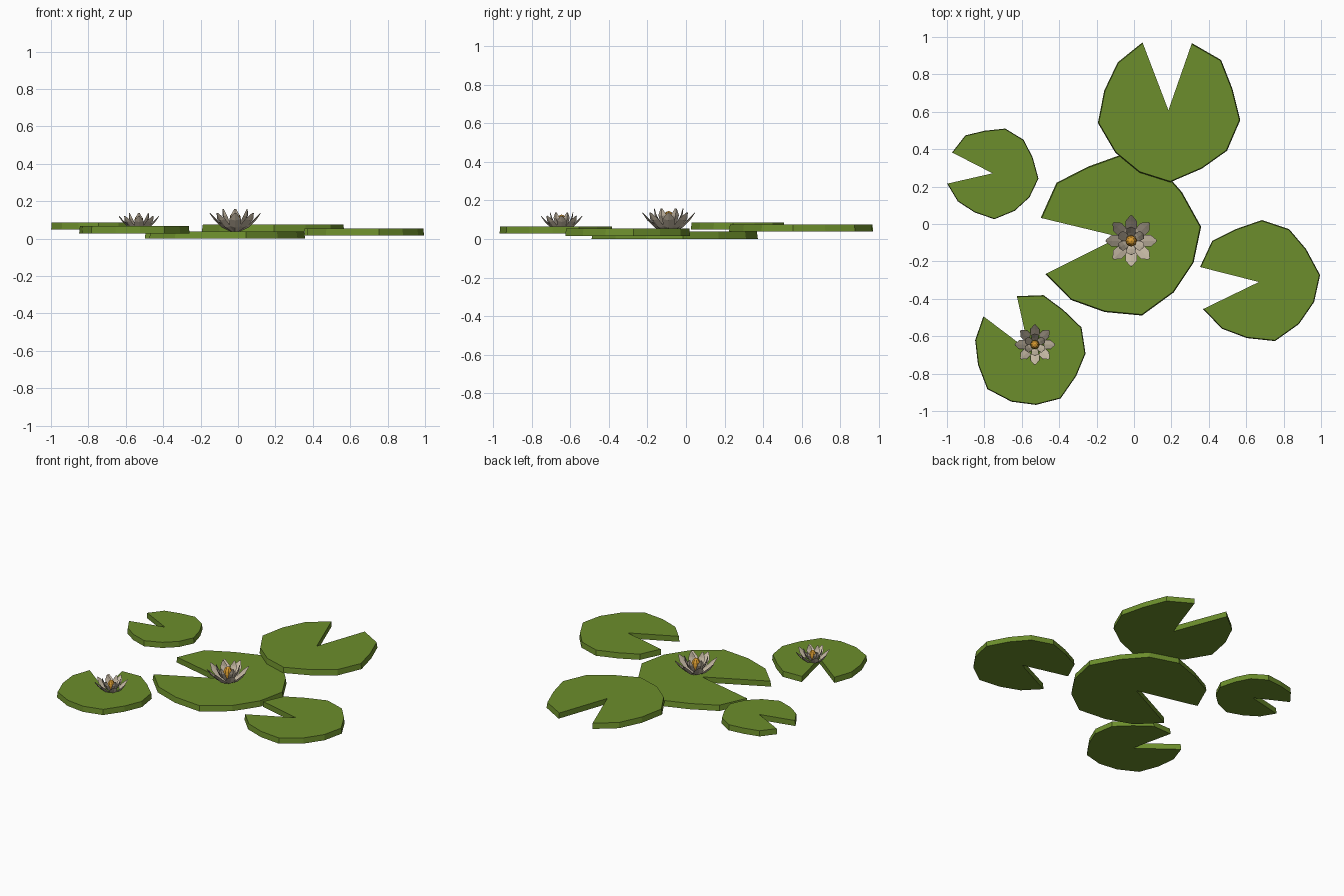
import bpy, bmesh
from math import cos, sin, radians, pi
from mathutils import Matrix, Vector

cube = bpy.data.objects.get("Cube")
if cube:
    bpy.data.objects.remove(cube)


def material(name, rgb):
    m = bpy.data.materials.new(name)
    m.use_nodes = True
    m.diffuse_color = (*rgb, 1)
    m.node_tree.nodes["Principled BSDF"].inputs["Base Color"].default_value = (*rgb, 1)
    return m


leaf_green = material("leaf_green", (0.15, 0.27, 0.025))
petal_cream = material("petal_cream", (0.56, 0.48, 0.37))
pollen_orange = material("pollen_orange", (0.70, 0.33, 0.03))


def finish(name, bm, mat):
    bmesh.ops.recalc_face_normals(bm, faces=bm.faces)
    mesh = bpy.data.meshes.new(name)
    bm.to_mesh(mesh)
    bm.free()
    mesh.materials.append(mat)
    ob = bpy.data.objects.new(name, mesh)
    bpy.context.scene.collection.objects.link(ob)
    return ob


# Leaf outline around the inner corner of its notch
OUTLINE = [(0, 0), (-.315, .08), (-.25, .22), (-.123, .283), (.016, .331),
           (.161, .283), (.252, .176), (.327, .037), (.295, -.107),
           (.214, -.225), (.086, -.316), (-.064, -.30), (-.198, -.25),
           (-.299, -.145)]
THICK = 0.038


def lily_pad(name, x, y, z, size, turn):
    bm = bmesh.new()
    place = Matrix.Translation((x, y, z)) @ Matrix.Rotation(radians(turn), 4, 'Z')
    # the top is a touch smaller than the underside
    low = [bm.verts.new(place @ Vector((px * size, py * size, 0))) for px, py in OUTLINE]
    s = size * 0.987
    top = [bm.verts.new(place @ Vector((px * s, py * s, THICK))) for px, py in OUTLINE]
    bm.faces.new(low)
    bm.faces.new(top)
    n = len(low)
    for i in range(n):
        j = (i + 1) % n
        bm.faces.new((low[i], low[j], top[j], top[i]))
    finish(name, bm, leaf_green)


lily_pad("center_pad", -.077, -.069, 0, 1.335, 0.7)
lily_pad("left_pad", .668, -.31, .017, 1, 0)
lily_pad("front_pad", -.56, -.679, .028, .925, -63)
lily_pad("back_pad", .184, .608, .038, 1.17, -95)
lily_pad("right_pad", -.756, .271, .049, .75, -13)

# Petal sections: distance out, height, half width, half thickness
OUTER = [(.015, 0, .012, .006), (.065, .028, .030, .010),
         (.105, .065, .031, .009), (.135, .098, .006, .003)]
INNER = [(.012, .01, .010, .006), (.044, .045, .024, .009),
         (.065, .085, .024, .008), (.074, .120, .005, .003)]


def add_petal(bm, sections, angle):
    rot = Matrix.Rotation(angle, 3, 'Z')
    along = Vector((sections[-1][0] - sections[0][0], 0, sections[-1][1] - sections[0][1])).normalized()
    normal = Vector((along.z, 0, -along.x))
    rings = []
    for r, z, w, t in sections:
        c, side = Vector((r, 0, z)), Vector((0, w, 0))
        pts = (c + side, c + normal * t, c - side, c - normal * t * 0.3)
        rings.append([bm.verts.new(rot @ p) for p in pts])
    for a, b in zip(rings, rings[1:]):
        for i in range(4):
            j = (i + 1) % 4
            bm.faces.new((a[i], a[j], b[j], b[i]))
    bm.faces.new(rings[0])
    bm.faces.new(rings[-1])


def flower(name, x, y, z, size):
    place = Matrix.Translation((x, y, z)) @ Matrix.Scale(size, 4)
    # two rings of petals
    for part, sections, count, start in (("outer", OUTER, 8, 0), ("inner", INNER, 6, pi / 6)):
        bm = bmesh.new()
        for i in range(count):
            add_petal(bm, sections, start + i * 2 * pi / count)
        bm.transform(place)
        finish(f"{name}_{part}_petals", bm, petal_cream)
    # faceted heart
    bm = bmesh.new()
    bmesh.ops.create_uvsphere(bm, u_segments=8, v_segments=6, radius=.031)
    bm.transform(place @ Matrix.Translation((0, 0, .06)) @ Matrix.Diagonal((1, 1, 1.5, 1)))
    finish(f"{name}_heart", bm, pollen_orange)


flower("large_flower", -.015, -.09, .039, 1)
flower("small_flower", -.53, -.645, .043, .79)
